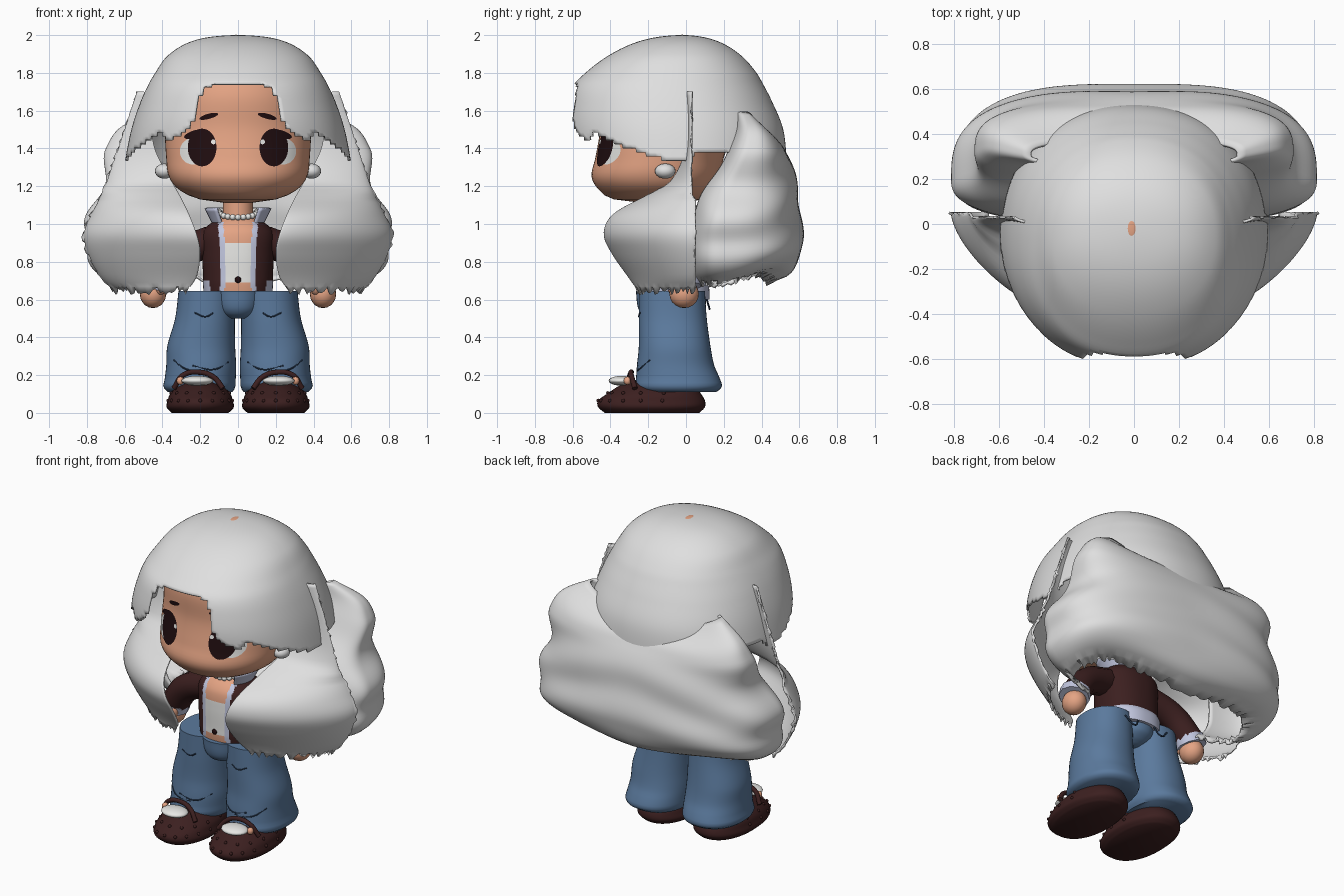
import bpy, bmesh, random
from math import sin, cos, pi, radians, copysign

random.seed(4)
if "Cube" in bpy.data.objects:
    bpy.data.objects.remove(bpy.data.objects["Cube"])


def material(name, *rgb):
    m = bpy.data.materials.new(name)
    m.use_nodes = True
    m.diffuse_color = (*rgb, 1)
    m.node_tree.nodes["Principled BSDF"].inputs["Base Color"].default_value = (*rgb, 1)
    return m


HAIR = material("pale grey hair", .74, .74, .74)
SKIN = material("warm skin", .78, .37, .23)
DENIM = material("blue denim", .105, .195, .34)
MAROON = material("dark maroon", .045, .014, .014)
LILAC = material("pale lilac cloth", .54, .57, .74)
WHITE = material("soft white", .8, .8, .78)
DARK = material("eye brown", .014, .004, .005)
STITCH = material("navy crease", .02, .04, .08)


def interp(rows, k, smooth=True):
    """Read a table of (key, values...) at key k."""
    i = max(0, min(len(rows) - 2, sum(r[0] <= k for r in rows) - 1))
    p, a, b, q = rows[max(i - 1, 0)], rows[i], rows[i + 1], rows[min(i + 2, len(rows) - 1)]
    h = b[0] - a[0]
    t = max(0, min(1, (k - a[0]) / h))
    out = []
    for c in range(1, len(a)):
        d = b[c] - a[c]
        m0 = (b[c] - p[c]) / (b[0] - p[0]) * h if smooth else d
        m1 = (q[c] - a[c]) / (q[0] - a[0]) * h if smooth else d
        out.append(a[c] + t * m0 + t * t * (3 * d - 2 * m0 - m1) + t ** 3 * (m0 + m1 - 2 * d))
    return out


def spow(v, e):
    return copysign(abs(v) ** e, v)


def ring(rows, k, a, n=2.0):
    """Point on a loft section; angle 0 is the front."""
    cx, rx, yf, yb = interp(rows, k)
    return (cx + rx * spow(sin(a), 2 / n),
            (yf + yb) / 2 - (yb - yf) / 2 * spow(cos(a), 2 / n))


def front_y(rows, k, x, n=2.0):
    cx, rx, yf, yb = interp(rows, k)
    u = min(1, abs((x - cx) / rx))
    return (yf + yb) / 2 - (yb - yf) / 2 * (1 - u ** n) ** (1 / n)


def finish(ob, mat):
    ob.data.materials.append(mat)
    bpy.ops.object.select_all(action='DESELECT')
    ob.select_set(True)
    bpy.context.view_layer.objects.active = ob
    bpy.ops.object.shade_smooth_by_angle(angle=radians(50))
    return ob


def grid(name, nu, nv, f, mat, closed=False, ends=False, thick=0, keep=lambda i, j: True):
    """Surface from f(i, j): i runs along, j runs across or around."""
    w = nv if closed else nv + 1
    bm = bmesh.new()
    vs = [[bm.verts.new(f(i, j)) for j in range(w)] for i in range(nu + 1)]
    for i in range(nu):
        for j in range(nv):
            if keep(i, j):
                k = (j + 1) % w
                bm.faces.new((vs[i][j], vs[i][k], vs[i + 1][k], vs[i + 1][j]))
    if ends:
        bm.faces.new(vs[0])
        bm.faces.new(vs[-1])
    bmesh.ops.delete(bm, geom=[v for v in bm.verts if not v.link_faces], context='VERTS')
    bmesh.ops.remove_doubles(bm, verts=bm.verts, dist=1e-5)
    bmesh.ops.recalc_face_normals(bm, faces=bm.faces)
    me = bpy.data.meshes.new(name)
    bm.to_mesh(me)
    bm.free()
    ob = bpy.data.objects.new(name, me)
    bpy.context.collection.objects.link(ob)
    if thick:
        mod = ob.modifiers.new("thickness", 'SOLIDIFY')
        mod.thickness, mod.offset = thick, 0
    return finish(ob, mat)


def loft(name, rows, mat, n=2.0, nu=24, nv=40, mirror=1):
    z0, z1 = rows[0][0], rows[-1][0]

    def f(i, j):
        z = z0 + (z1 - z0) * i / nu
        x, y = ring(rows, z, 2 * pi * j / nv, n)
        return mirror * x, y, z
    return grid(name, nu, nv, f, mat, True, True)


def ball(name, loc, size, mat, seg=20):
    bpy.ops.mesh.primitive_uv_sphere_add(segments=seg, ring_count=seg // 2, radius=1, location=loc)
    ob = bpy.context.object
    ob.name, ob.scale = name, size
    return finish(ob, mat)


def tube(name, pts, r, mat):
    cu = bpy.data.curves.new(name, 'CURVE')
    cu.dimensions, cu.bevel_depth, cu.bevel_resolution, cu.use_fill_caps = '3D', r, 3, True
    sp = cu.splines.new('BEZIER')
    sp.bezier_points.add(len(pts) - 1)
    for b, p in zip(sp.bezier_points, pts):
        b.co, b.handle_left_type, b.handle_right_type = p, 'AUTO', 'AUTO'
    ob = bpy.data.objects.new(name, cu)
    bpy.context.collection.objects.link(ob)
    cu.materials.append(mat)
    return ob


# Head, with face details laid on its surface
head = [(1.11, 0, .06, -.22, 0), (1.13, 0, .2, -.38, .08), (1.18, 0, .31, -.46, .14),
        (1.25, 0, .365, -.5, .18), (1.35, 0, .38, -.48, .2), (1.5, 0, .385, -.455, .25),
        (1.7, 0, .36, -.45, .25), (1.85, 0, .28, -.36, .2), (1.93, 0, .16, -.2, .12)]
loft("head", head, SKIN, 2.1, 40, 64)


def face_plate(name, cx, cz, rx, rz, off, mat, slant=0):
    def f(i, j):
        a, r = 2 * pi * j / 32, i / 8
        x = cx + rx * r * cos(a)
        z = cz + rz * r * sin(a) + slant * (x - cx)
        return x, front_y(head, z, x, 2.1) - off, z
    return grid(name, 8, 32, f, mat, True)


for s in (-1, 1):
    face_plate("eye_white", s * .238, 1.385, .07, .07, .004, WHITE)
    face_plate("iris", s * .19, 1.405, .076, .1, .007, DARK)
    face_plate("eye_glint", s * .13, 1.435, .013, .013, .009, WHITE)
    face_plate("lash", s * .235, 1.475, .05, .02, .006, DARK, s * -.3)
    face_plate("brow", s * .155, 1.57, .05, .014, .005, DARK, s * -.25)
    ball("ear_tuft", (s * .39, -.11, 1.28), (.05, .055, .04), HAIR)

# Hair cap: the key of the profile is the root of the depth below the crown
cap = [(0, 0, 0, -.02, -.02), (.14, 0, .2, -.2, .13), (.316, 0, .36, -.395, .28),
       (.447, 0, .435, -.53, .37), (.51, 0, .47, -.59, .405), (.59, 0, .51, -.62, .45),
       (.707, 0, .56, -.635, .51), (.84, 0, .6, -.6, .53)]
fringe = [(0, 1.74), (21, 1.73), (22, 1.56), (27, 1.5), (38, 1.43), (45, 1.49), (60, 1.42),
          (75, 1.37), (90, 1.32), (100, 1.38), (130, 1.36), (140, 1.3), (180, 1.3)]
SEG = 144


def cap_point(i, j):
    u = .84 * i / 60
    return (*ring(cap, u, 2 * pi * j / SEG, 2.2), 1.994 - u * u)


def above_fringe(i, j):
    deg = 360 * (j + .5) / SEG
    return 1.994 - (.84 * (i + .5) / 60) ** 2 > interp(fringe, min(deg, 360 - deg), False)[0]


grid("hair_cap", 60, SEG, cap_point, HAIR, True, thick=.012, keep=above_fringe)
ball("crown_spot", (-.01, -.02, 1.998), (.02, .035, .004), SKIN)

# Back hair: rippled shell that curls in at the sides and under at the hem
# rows are z, half width, back y, widest y, front y
back = [(.69, .61, .42, .2, .06), (.73, .71, .53, .2, .03), (.8, .77, .59, .2, .01),
        (.89, .795, .61, .2, .01), (1, .81, .605, .2, .02), (1.15, .72, .59, .24, .06),
        (1.3, .7, .565, .3, .17), (1.4, .68, .535, .34, .22), (1.5, .63, .48, .35, .26),
        (1.59, .46, .37, .31, .26)]


def back_point(i, j):
    t, a = i / 48, radians(-55 + 290 * j / 112)
    k, rear = .69 + .9 * t, max(0, sin(a))
    w, yb, yc, yf = interp(back, k)
    wave = 1 + .02 * sin(k * 21 + 4 * abs(cos(a))) * min(1, (1.59 - k) * 5)
    jag = random.uniform(-.025, .02) if i == 0 else 0
    reach = (yb - yc) * wave if sin(a) > 0 else yc - yf
    z = k - .1 * rear ** 2 * t ** 4 + .1 * rear * abs(cos(a)) * (1 - t) ** 4 + jag
    return w * wave * spow(cos(a), .7), yc + reach * spow(sin(a), .7), z


grid("back_hair", 48, 112, back_point, HAIR, thick=.015)

# Front locks: rows are z, inner x, outer x, front y
lock = [(.65, .27, .65, -.25), (.72, .22, .72, -.3), (.85, .2, .79, -.39), (.95, .22, .81, -.43),
        (1.05, .26, .77, -.38), (1.15, .31, .72, -.2), (1.22, .35, .69, -.08),
        (1.4, .44, .63, 0), (1.7, .48, .53, .01)]
for s in (-1, 1):
    def lock_point(i, j):
        z, a = .65 + 1.05 * i / 48, pi / 2 * j / 36
        xi, xo, yf = interp(lock, z)
        rag = random.uniform(-.015, .015) if j == 36 else 0
        jag = random.uniform(-.025, .02) if i == 0 else 0
        ye = .05 if z < 1.15 else .03
        return (s * (xi + (xo - xi) * spow(sin(a), 1.3) + rag),
                ye + (yf - ye) * spow(cos(a), 1.3), z + jag)
    grid("front_lock", 48, 36, lock_point, HAIR, thick=.012)

# Torso: jacket, shirt edge and hem, top and bare skin coloured by position
torso_rows = [(.6, 0, .18, -.23, .125), (.68, 0, .185, -.24, .12), (.72, 0, .185, -.24, .1),
              (.85, 0, .19, -.24, .09), (.95, 0, .19, -.23, .08), (1, 0, .15, -.2, .05),
              (1.04, 0, .08, -.15, .01)]
torso = loft("torso", torso_rows, MAROON, 2.3, 44, 160)
for m in (SKIN, WHITE, LILAC):
    torso.data.materials.append(m)
for p in torso.data.polygons:
    x, y, z = p.center
    edge = .064 + .06 * max(0, z - .78) + .06 * max(0, .75 - z)
    if y < -.07 and abs(x) < edge or z > 1.01:
        p.material_index = 2 if .69 < z < .9 else 1
    elif y < -.07 and abs(x) < edge + .027 or z < .7 and y > -.18:
        p.material_index = 3
ball("top_button", (0, -.242, .705), (.017, .01, .017), DARK)
loft("neck", [(1, 0, .08, -.15, .01), (1.16, 0, .08, -.15, .01)], SKIN, nu=2)


def collar_point(i, j):
    a, t = radians(42 + 276 * j / 40), i / 6
    r = .12 + .05 * t
    return r * sin(a), -.07 - r * cos(a), .985 + .1 * t


grid("collar", 6, 40, collar_point, LILAC, thick=.015)
for k in range(22):
    a = 2 * pi * k / 22
    ball("necklace_bead", (.1 * sin(a), -.07 - .115 * cos(a), 1.06 - .025 * cos(a)),
         (.016,) * 3, WHITE, 12)

# Arms
for s in (-1, 1):
    tube("sleeve", [(s * .14, -.07, .91), (s * .33, -.04, .83), (s * .44, -.01, .7)], .085, MAROON)
    tube("cuff", [(s * .435, -.015, .715), (s * .45, -.01, .665)], .092, LILAC)
    ball("hand", (s * .45, -.01, .63), (.07, .078, .075), SKIN)
    ball("thumb", (s * .41, -.07, .67), (.03, .03, .045), SKIN)

# Jeans, with creases lying on the cloth
loft("jeans_seat", [(.5, 0, .05, -.19, .02), (.52, 0, .1, -.23, .06), (.56, 0, .13, -.255, .1),
                    (.645, 0, .145, -.265, .11)], DENIM, 2.2)
leg = [(.11, .2, .17, -.24, .16), (.135, .205, .19, -.27, .19), (.18, .2, .188, -.265, .18),
       (.25, .195, .185, -.26, .15), (.35, .195, .18, -.25, .13), (.5, .175, .158, -.25, .11),
       (.645, .165, .15, -.25, .1)]
creases = [[(.05, .27), (.13, .23), (.24, .25)], [(.34, .28), (.27, .23), (.16, .22)],
           [(.13, .53), (.17, .51), (.23, .53)]]
shoe = [(0, .2, .15, -.43, .07), (.03, .2, .178, -.465, .1), (.065, .2, .172, -.465, .1),
        (.1, .2, .16, -.42, .08), (.14, .2, .12, -.36, .05), (.17, .2, .06, -.3, 0)]
for s in (-1, 1):
    loft("jeans_leg", leg, DENIM, 2.2, 32, 48, s)
    for line in creases:
        tube("crease", [(s * x, front_y(leg, z, x, 2.2), z) for x, z in line], .004, STITCH)
    tube("belt_loop", [(s * .06, .11, .6), (s * .1, .125, .55), (s * .16, .11, .6)], .005, STITCH)

    # Clog with tongue, strap and studs
    loft("shoe", shoe, MAROON, 2.2, 20, 48, s)
    ball("shoe_tongue", (s * .215, -.34, .17), (.085, .07, .026), WHITE)
    ball("strap_pin", (s * .305, -.31, .17), (.02, .02, .022), SKIN, 12)
    tube("shoe_strap", [(s * .08, -.32, .13), (s * .13, -.3, .19), (s * .2, -.29, .215),
                        (s * .29, -.29, .2), (s * .34, -.27, .13)], .014, MAROON)
    for z, count in ((.065, 11), (.105, 9)):
        for k in range(count):
            x, y = ring(shoe, z, radians(-100 + 200 * k / (count - 1)), 2.2)
            ball("shoe_stud", (s * x, y, z), (.01,) * 3, MAROON, 10)
